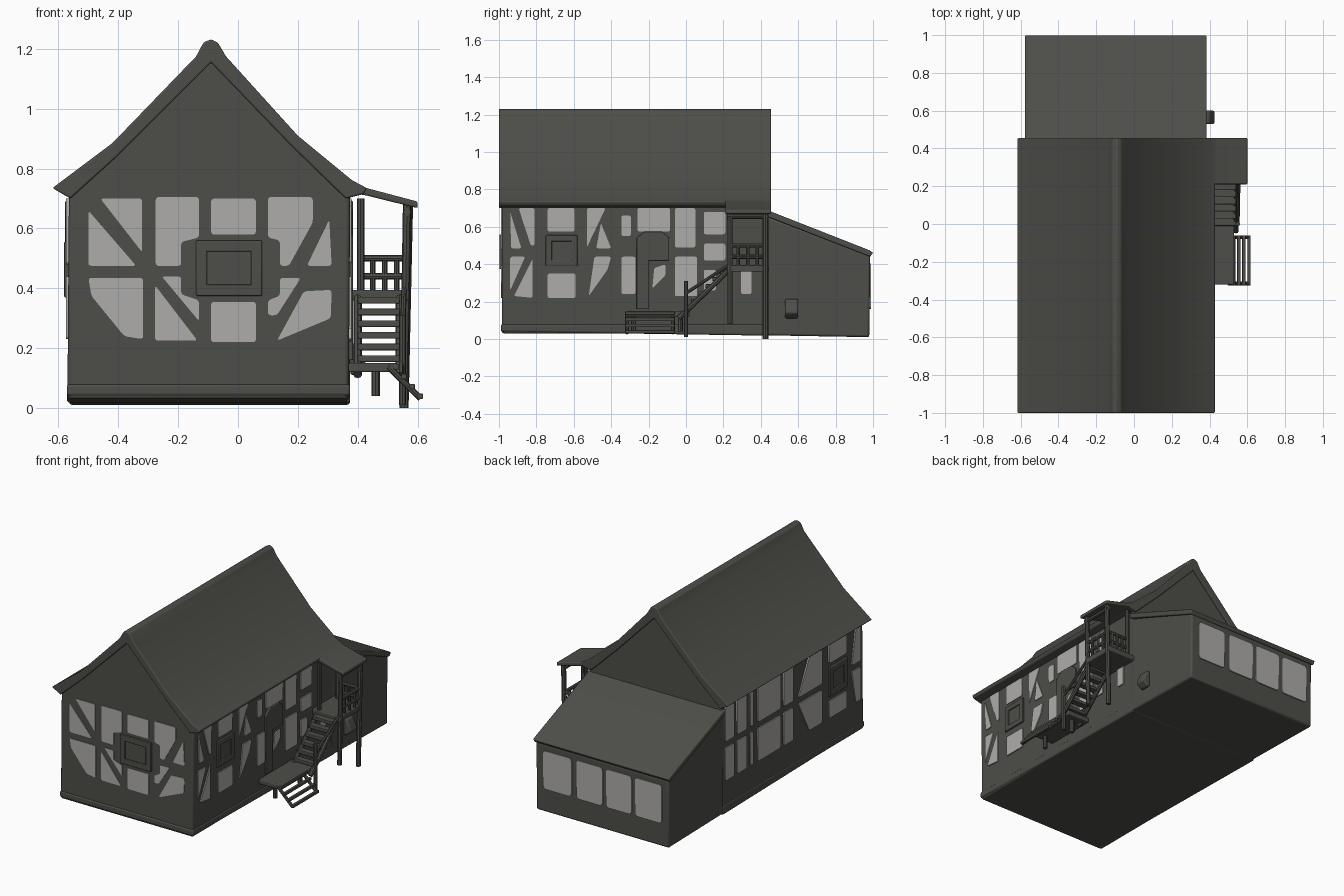
import bpy, bmesh, math
from mathutils import Vector

if "Cube" in bpy.data.objects:
    bpy.data.objects.remove(bpy.data.objects["Cube"])


def material(name, rgb):
    m = bpy.data.materials.new(name)
    m.diffuse_color = (*rgb, 1)
    m.use_nodes = True
    m.node_tree.nodes["Principled BSDF"].inputs["Base Color"].default_value = m.diffuse_color
    return m


DARK = material("dark timber", (0.075, 0.076, 0.066))
LIGHT = material("pale plaster", (0.42, 0.415, 0.405))


def finish(name, bm, mat, bevel=0.0):
    bmesh.ops.recalc_face_normals(bm, faces=bm.faces[:])
    me = bpy.data.meshes.new(name)
    bm.to_mesh(me)
    bm.free()
    me.materials.append(mat)
    ob = bpy.data.objects.new(name, me)
    bpy.context.collection.objects.link(ob)
    if bevel:
        b = ob.modifiers.new("soft edges", 'BEVEL')
        b.width, b.segments, b.limit_method = bevel, 3, 'ANGLE'
    bpy.context.view_layer.objects.active = ob
    ob.select_set(True)
    bpy.ops.object.shade_smooth_by_angle(angle=math.radians(40))
    ob.select_set(False)
    return ob


def prism(name, pts, axis, a, b, mat=DARK, bevel=0.0, rounding=0.0):
    """Extrude a 2D outline along x (points are y,z) or y (points are x,z)."""
    bm = bmesh.new()
    place = (lambda u, v: (a, u, v)) if axis == 'x' else (lambda u, v: (u, a, v))
    step = Vector((b - a, 0, 0) if axis == 'x' else (0, b - a, 0))
    bm.faces.new([bm.verts.new(place(u, v)) for u, v in pts])
    if rounding:
        bmesh.ops.bevel(bm, geom=bm.verts[:], offset=rounding, segments=3,
                        profile=0.5, affect='VERTICES')
    out = bmesh.ops.extrude_face_region(bm, geom=bm.faces[:], use_keep_orig=True)
    bmesh.ops.translate(bm, vec=step,
                        verts=[v for v in out['geom'] if isinstance(v, bmesh.types.BMVert)])
    return finish(name, bm, mat, bevel)


def box(name, lo, hi, bevel=0.005):
    rect = [(lo[0], lo[2]), (hi[0], lo[2]), (hi[0], hi[2]), (lo[0], hi[2])]
    return prism(name, rect, 'y', lo[1], hi[1], bevel=bevel)


def beam(name, p, q, w=0.012):
    p, q = Vector(p), Vector(q)
    d = q - p
    bm = bmesh.new()
    bmesh.ops.create_cone(bm, cap_ends=True, segments=8, radius1=w, radius2=w, depth=d.length)
    bmesh.ops.rotate(bm, verts=bm.verts, matrix=d.to_track_quat('Z', 'Y').to_matrix())
    bmesh.ops.translate(bm, verts=bm.verts, vec=(p + q) / 2)
    return finish(name, bm, DARK)


def rect(u0, u1, v0, v1):
    return [(u0, v0), (u1, v0), (u1, v1), (u0, v1)]


def window(name, r, axis, wall, out):
    """Raised dark frame with a pane sunk into it."""
    u0, u1, v0, v1 = r
    e = min(u1 - u0, v1 - v0) * 0.2
    prism(name + "_pane", rect(*r), axis, wall, wall + out * 0.006)
    for k, s in enumerate((rect(u0, u0 + e, v0, v1), rect(u1 - e, u1, v0, v1),
                           rect(u0, u1, v0, v0 + e), rect(u0, u1, v1 - e, v1))):
        prism(f"{name}_frame_{k}", s, axis, wall, wall + out * 0.014, bevel=0.004)


# Main house: walls with gables, then the flared roof shell
prism("house_body", [(-.57, .03), (.37, .03), (.375, .72), (-.09, 1.17), (-.565, .72)],
      'y', -.985, .44, bevel=.012)
prism("main_roof", [(-.62, .735), (-.42, .885), (-.14, 1.175), (-.115, 1.222), (-.09, 1.232),
                    (-.068, 1.222), (-.04, 1.175), (.20, .91), (.38, .762), (.43, .735),
                    (.42, .715), (.36, .70), (.18, .875), (-.09, 1.155), (-.40, .845), (-.56, .70)],
      'y', -1, .455, bevel=.006)
# Foundation with a slightly tilted bottom
prism("foundation", [(-.99, .04), (.44, .018), (.44, .08), (-.99, .08)], 'x', -.572, .375, bevel=.01)

# Rear lean-to
prism("lean_to_body", [(.42, .02), (.98, .01), (.985, .445), (.42, .66)], 'x', -.565, .375, bevel=.012)
prism("lean_to_roof", [(.42, .695), (.98, .475), (1.0, .462), (.985, .44), (.42, .66)],
      'x', -.578, .385, bevel=.006)
prism("side_lamp_bracket", [(.375, .11), (.395, .11), (.43, .14), (.40, .215), (.375, .215)],
      'y', .53, .60, bevel=.01)

# Front plaster panels, drawn as x,z outlines between the timbers
front = [
    [(-.46, .70), (-.32, .70), (-.32, .52)],
    [(-.50, .66), (-.34, .475), (-.50, .475)],
    [(-.275, .705), (-.13, .705), (-.13, .57), (-.19, .555), (-.19, .475), (-.275, .475)],
    rect(-.09, .06, .58, .70),
    [(.10, .705), (.25, .705), (.25, .62), (.17, .475), (.14, .475), (.14, .56), (.10, .57)],
    [(.305, .63), (.313, .475), (.23, .475)],
    [(-.50, .435), (-.317, .435), (-.317, .23), (-.38, .24), (-.49, .375)],
    [(-.255, .44), (-.19, .44), (-.19, .38), (-.13, .36), (-.13, .29)],
    [(-.277, .41), (-.135, .225), (-.277, .225)],
    rect(-.09, .06, .22, .355),
    [(.14, .435), (.21, .435), (.13, .31), (.10, .31), (.10, .36), (.14, .375)],
    [(.22, .39), (.313, .395), (.31, .30), (.13, .225)],
]
for i, p in enumerate(front):
    prism(f"front_panel_{i}", p, 'y', -.984, -.989, LIGHT, rounding=.01)
window("front_window", (-.14, .08, .375, .56), 'y', -.984, -1)

# Right wall panels, drawn as y,z outlines
right = [
    [(-.94, .68), (-.88, .485), (-.935, .485)],
    [(-.895, .70), (-.81, .70), (-.81, .50), (-.83, .50)],
    rect(-.74, -.595, .575, .70),
    [(-.53, .70), (-.43, .70), (-.53, .49)],
    [(-.455, .62), (-.40, .485), (-.48, .485)],
    [(-.94, .44), (-.86, .44), (-.94, .26)],
    [(-.82, .43), (-.82, .22), (-.92, .23)],
    rect(-.74, -.59, .22, .35),
    [(-.49, .44), (-.40, .44), (-.42, .37), (-.52, .23)],
    rect(-.345, -.295, .55, .66),
    rect(-.345, -.27, .24, .44),
    rect(-.26, -.085, .575, .70),
    [(-.18, .27), (-.11, .34), (-.11, .40), (-.17, .38)],
    rect(-.06, .05, .49, .70),
    rect(-.06, .06, .23, .44),
    rect(.095, .21, .56, .68),
    rect(.095, .21, .42, .51),
    rect(.095, .16, .26, .37),
    rect(.295, .35, .24, .37),
]
for i, p in enumerate(right):
    prism(f"right_panel_{i}", p, 'x', .370, .379, LIGHT, rounding=.01)
window("right_window", (-.75, -.58, .39, .555), 'x', .370, 1)
prism("side_door", [(-.265, .16), (-.20, .16), (-.20, .42), (-.09, .42), (-.09, .54), (-.13, .575),
                    (-.22, .575), (-.265, .54)], 'x', .37, .385, bevel=.004)

# Left wall panels: two rows of bays with one window bay
for i, (a, b) in enumerate([(.33, .42), (.20, .30), (.135, .165), (-.14, .09),
                            (-.27, -.17), (-.56, -.32), (-.81, -.63), (-.95, -.86)]):
    gap = .10 if i == 6 else 0
    for row, (v0, v1) in enumerate([(.23, .44 - gap), (.48 + gap, .70)]):
        pts = rect(a, b, v0, v1)
        if i in (5, 7):  # braced bays have one slanted side
            pts[2 if row else 1] = (b - (b - a) * .45, v1 if row else v0)
        prism(f"left_panel_{i}_{row}", pts, 'x', -.565, -.574, LIGHT, rounding=.012)
window("left_window", (-.81, -.63, .37, .555), 'x', -.567, -1)

# Four panes across the back of the lean-to
for i, (a, b) in enumerate([(.12, .32), (-.10, .085), (-.305, -.125), (-.52, -.33)]):
    prism(f"back_pane_{i}", rect(a, b, .16, .405), 'y', .982, .989, LIGHT, rounding=.02)

# Porch: roof, deck, posts and railings
prism("porch_roof", [(.37, .765), (.43, .735), (.60, .69), (.60, .668), (.43, .71), (.37, .72)],
      'y', .21, .455, bevel=.006)
box("porch_deck", (.37, .22, .36), (.57, .445, .395))
beam("porch_front_post", (.555, .235, .08), (.565, .235, .68), .014)
beam("porch_back_post", (.555, .425, 0), (.57, .425, .68), .015)
for y in (.235, .425):
    beam("porch_wall_post", (.41, y, .39), (.41, y, .70), .013)
beam("porch_lintel", (.565, .22, .655), (.565, .44, .655), .013)
for z in (.44, .50):
    beam("porch_side_rail", (.56, .235, z), (.56, .425, z), .011)
    beam("porch_back_rail", (.41, .425, z), (.56, .425, z), .011)
for k in range(3):
    beam("porch_side_baluster", (.56, .28 + .05 * k, .39), (.56, .28 + .05 * k, .50), .009)
    beam("porch_back_baluster", (.45 + .04 * k, .425, .39), (.45 + .04 * k, .425, .50), .009)

# Upper stair flight
for x in (.40, .54):
    beam("stair_stringer", (x, -.04, .11), (x, .23, .37), .014)
for k in range(6):
    y, z = .01 + .038 * k, .165 + .039 * k
    box(f"stair_tread_{k}", (.40, y - .02, z - .011), (.54, y + .02, z + .011), .004)
beam("newel_post", (.55, 0, .01), (.55, 0, .31), .012)
beam("stair_handrail", (.55, 0, .245), (.555, .235, .40), .009)

# Landing and lower flight that steps down away from the wall
box("landing", (.37, -.32, .12), (.53, .02, .15))
for y in (-.28, -.03):
    beam("landing_leg", (.46, y, .04), (.46, y, .13), .014)
for y in (-.315, -.07):
    beam("lower_stringer", (.50, y, .14), (.61, y, .032), .010)
for k in range(4):
    x, z = .528 + .027 * k, .138 - .033 * k
    box(f"lower_tread_{k}", (x - .009, -.325, z - .009), (x + .009, -.06, z + .009), .003)
